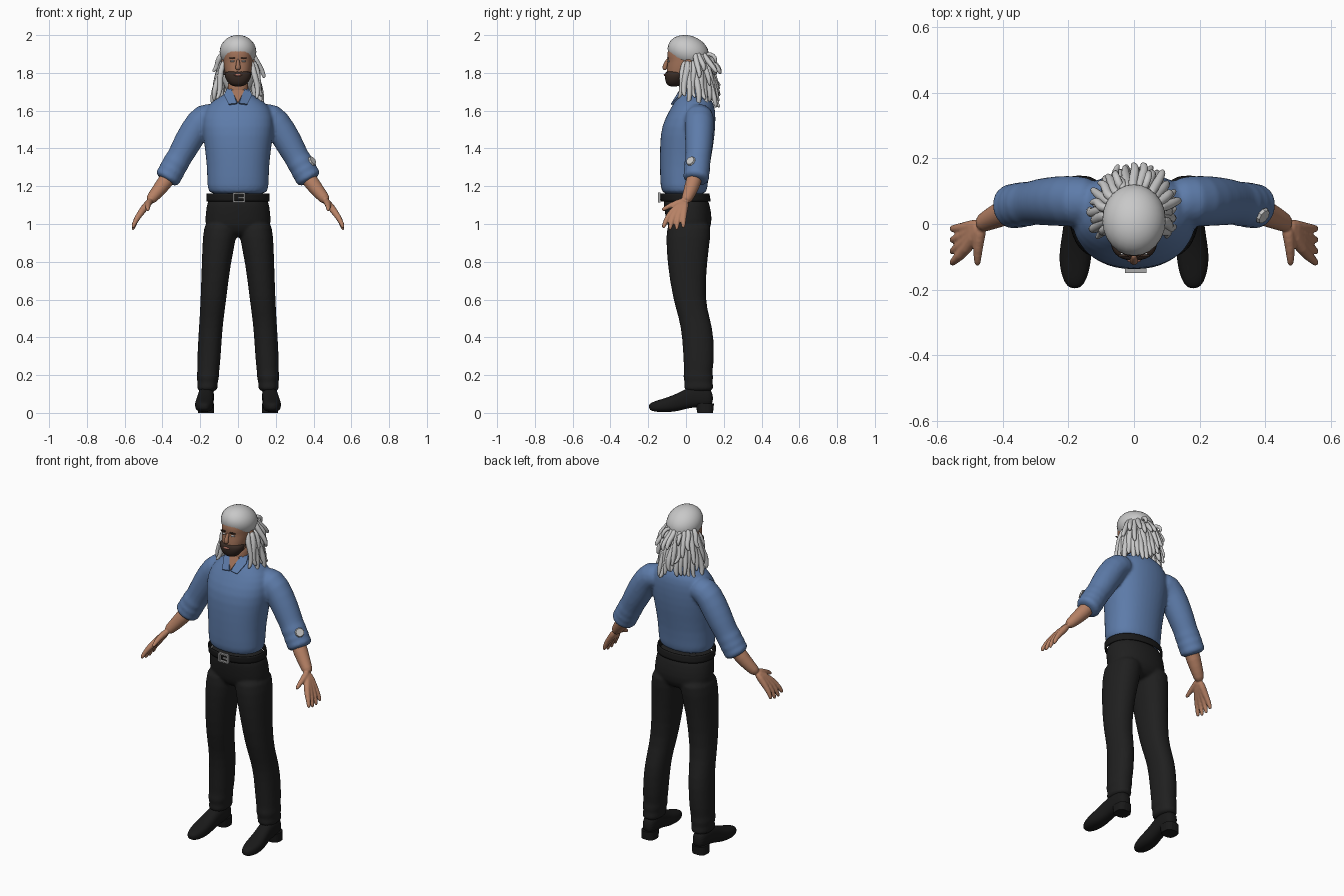
import bpy, bmesh, math, random
from mathutils import Vector, Matrix, Euler

random.seed(4)
start_cube = bpy.data.objects.get("Cube")
if start_cube:
    bpy.data.objects.remove(start_cube)


def material(name, *rgb):
    mat = bpy.data.materials.new(name)
    mat.use_nodes = True
    mat.diffuse_color = (*rgb, 1)
    shader = mat.node_tree.nodes["Principled BSDF"]
    shader.inputs["Base Color"].default_value = (*rgb, 1)
    shader.inputs["Roughness"].default_value = 0.8
    return mat


BLUE = material("shirt blue", 0.11, 0.2, 0.4)
BLACK = material("trouser black", 0.014, 0.014, 0.014)
LEATHER = material("boot leather", 0.01, 0.01, 0.01)
GREY = material("hair grey", 0.58, 0.58, 0.58)
FACE = material("face skin", 0.36, 0.17, 0.1)
SKIN = material("hand skin", 0.47, 0.22, 0.13)
BEARD = material("beard brown", 0.04, 0.024, 0.018)
METAL = material("buckle metal", 0.4, 0.4, 0.4)
LIP = material("lip pink", 0.4, 0.16, 0.12)


def skin_rings(bm, rings, capped=True):
    """Bridge a list of vertex rings with quads."""
    n = len(rings[0])
    for a, b in zip(rings, rings[1:]):
        for i in range(n):
            j = (i + 1) % n
            bm.faces.new((a[i], a[j], b[j], b[i]))
    if capped:
        bm.faces.new(rings[0])
        bm.faces.new(rings[-1])


def loft(bm, rows, axis="z", power=0.9, n=20, capped=True):
    """Rows hold: station on axis, centre x, half width, low and high of the other axis."""
    rings = []
    for t, cx, half, low, high in rows:
        ring = []
        for i in range(n):
            a = math.tau * i / n
            c, s = (math.copysign(abs(f) ** power, f) for f in (math.cos(a), math.sin(a)))
            x, w = cx + half * c, (low + high) / 2 + (high - low) / 2 * s
            ring.append(bm.verts.new((x, w, t) if axis == "z" else (x, t, w)))
        rings.append(ring)
    skin_rings(bm, rings, capped)


def tube(bm, points, n=12):
    """Points hold x, y, z and radius."""
    spots = [Vector(p[:3]) for p in points]
    rings = []
    for k, (spot, p) in enumerate(zip(spots, points)):
        way = spots[min(k + 1, len(spots) - 1)] - spots[max(k - 1, 0)]
        side = way.cross(Vector((0.1, 1, 0.05))).normalized()
        up = side.cross(way).normalized()
        angles = [math.tau * i / n for i in range(n)]
        rings.append([bm.verts.new(spot + p[3] * (side * math.cos(a) + up * math.sin(a))) for a in angles])
    skin_rings(bm, rings)


def ball(bm, centre, size, tilt=0):
    m = Matrix.LocRotScale(Vector(centre), Euler((math.radians(tilt), 0, 0)), Vector(size))
    bmesh.ops.create_uvsphere(bm, u_segments=24, v_segments=16, radius=1, matrix=m)


def box(bm, centre, size):
    bmesh.ops.create_cube(bm, size=1, matrix=Matrix.LocRotScale(Vector(centre), None, Vector(size)))


def finish(bm, name, mat, mirror=False, subdiv=0, voxel=0, relax=3, thick=0, smooth=True):
    bmesh.ops.recalc_face_normals(bm, faces=bm.faces)
    mesh = bpy.data.meshes.new(name)
    bm.to_mesh(mesh)
    bm.free()
    mesh.materials.append(mat)
    obj = bpy.data.objects.new(name, mesh)
    bpy.context.collection.objects.link(obj)
    for poly in mesh.polygons:
        poly.use_smooth = smooth
    if subdiv:
        obj.modifiers.new("Rounding", "SUBSURF").levels = subdiv
        obj.modifiers["Rounding"].render_levels = subdiv
    if mirror:
        obj.modifiers.new("Mirror", "MIRROR").use_mirror_merge = False
    if thick:
        obj.modifiers.new("Thickness", "SOLIDIFY").thickness = thick
    if voxel:
        fuse = obj.modifiers.new("Fuse", "REMESH")
        fuse.mode, fuse.voxel_size, fuse.use_smooth_shade = "VOXEL", voxel, True
        soften = obj.modifiers.new("Soften", "SMOOTH")
        soften.factor, soften.iterations = 0.5, relax
    return obj


# Shirt: torso and rolled sleeves fused together
bm = bmesh.new()
loft(bm, [(1.15, 0, .155, -.125, .11), (1.19, 0, .165, -.137, .115), (1.3, 0, .165, -.14, .125),
          (1.42, 0, .18, -.14, .148), (1.52, 0, .195, -.132, .158), (1.6, 0, .185, -.09, .158),
          (1.65, 0, .14, -.06, .145), (1.685, 0, .075, -.04, .11), (1.7, 0, .06, -.035, .09)])
tube(bm, [(.1, .07, 1.57, .07), (.18, .07, 1.575, .08), (.235, .07, 1.49, .078), (.285, .068, 1.4, .073),
          (.318, .063, 1.34, .066), (.328, .06, 1.325, .073), (.342, .06, 1.3, .066),
          (.35, .057, 1.285, .074), (.36, .056, 1.265, .066), (.367, .055, 1.255, .073),
          (.385, .05, 1.225, .068)], 16)
finish(bm, "shirt", BLUE, mirror=True, subdiv=1, voxel=.009)

# Collar band and flaps
bm = bmesh.new()
loft(bm, [(1.66, 0, .075, -.045, .11), (1.715, 0, .06, -.03, .085)], capped=False)
finish(bm, "collar_band", BLUE, subdiv=1, thick=.006)
bm = bmesh.new()
flap = [(.006, -.078, 1.64), (.05, -.08, 1.635), (.075, -.03, 1.685), (.058, .02, 1.718), (.033, -.03, 1.715)]
bm.faces.new([bm.verts.new(p) for p in flap])
finish(bm, "collar_flaps", BLUE, mirror=True, thick=.008, smooth=False)
bm = bmesh.new()
bm.faces.new([bm.verts.new(p) for p in [(0, -.076, 1.64), (.034, -.035, 1.71), (-.034, -.035, 1.71)]])
finish(bm, "open_neck", FACE, thick=.006, smooth=False)

# Pale patch on the left sleeve
bm = bmesh.new()
facing = Vector((.72, -.5, .48)).normalized()
spot = Matrix.Translation(Vector((.343, .06, 1.3)) + facing * .072)
bmesh.ops.create_cone(bm, cap_ends=True, segments=9, radius1=.027, radius2=.023, depth=.009,
                      matrix=spot @ facing.to_track_quat("Z", "Y").to_matrix().to_4x4())
finish(bm, "sleeve_patch", GREY, smooth=False)

# Forearms and hands
bm = bmesh.new()
tube(bm, [(.35, .055, 1.275, .045), (.395, .035, 1.21, .043), (.44, .015, 1.155, .034), (.475, -.005, 1.115, .028)])
for i in range(4):
    reach = .012 if i in (1, 2) else 0
    tube(bm, [(.465, 0, 1.125, .024), (.515, -.012 - .024 * i, 1.06, .02),
              (.548, -.014 - .032 * i, 1.01, .014), (.558, -.015 - .036 * i, .975 - reach, .011)], 8)
tube(bm, [(.465, 0, 1.125, .022), (.475, -.05, 1.11, .02), (.478, -.1, 1.09, .014), (.478, -.13, 1.07, .01)], 8)
finish(bm, "arms_and_hands", SKIN, mirror=True, subdiv=1, voxel=.005, relax=2)

# Trousers: hips and legs fused together
bm = bmesh.new()
loft(bm, [(1.16, 0, .155, -.125, .11), (1.1, 0, .168, -.12, .128), (1.02, 0, .178, -.107, .142),
          (.96, 0, .17, -.09, .125), (.93, 0, .1, -.05, .08)])
loft(bm, [(1.03, .09, .085, -.1, .138), (.94, .096, .092, -.107, .132), (.8, .115, .077, -.102, .112),
          (.6, .13, .069, -.07, .1), (.5, .14, .064, -.037, .128), (.4, .148, .063, -.02, .15),
          (.25, .156, .062, -.013, .148), (.215, .158, .057, -.01, .138), (.19, .16, .062, -.018, .148),
          (.16, .161, .052, -.005, .138), (.14, .162, .057, -.012, .148), (.11, .163, .052, -.01, .145)])
finish(bm, "trousers", BLACK, mirror=True, subdiv=1, voxel=.009)

# Belt with buckle
bm = bmesh.new()
loft(bm, [(1.12, 0, .169, -.135, .132), (1.142, 0, .17, -.139, .13), (1.162, 0, .168, -.14, .125)], capped=False)
finish(bm, "belt", LEATHER, subdiv=1, thick=.006)
bm = bmesh.new()
for side in (-1, 1):
    box(bm, (.005 + side * .028, -.142, 1.14), (.009, .014, .05))
    box(bm, (.005, -.142, 1.14 + side * .022), (.06, .014, .008))
box(bm, (.015, -.144, 1.14), (.03, .01, .008))
finish(bm, "belt_buckle", METAL, smooth=False)

# Boots with separate heels
bm = bmesh.new()
loft(bm, [(-.197, .181, .015, .02, .045), (-.175, .181, .036, .006, .06), (-.11, .18, .052, .002, .078),
          (-.04, .176, .045, .008, .105), (.02, .17, .042, .028, .14), (.09, .167, .042, .03, .14),
          (.145, .166, .033, .035, .12)], axis="y", power=.8)
loft(bm, [(.07, .168, .042, .0, .135), (.17, .165, .042, .0, .13)])
finish(bm, "boots", LEATHER, mirror=True, subdiv=2)
bm = bmesh.new()
loft(bm, [(0, .17, .043, .06, .143), (.05, .168, .042, .05, .148)], power=.7)
finish(bm, "boot_heels", LEATHER, mirror=True, smooth=False)

# Head, neck, nose and ears
bm = bmesh.new()
loft(bm, [(1.735, 0, .03, -.085, -.02), (1.75, 0, .052, -.1, .03), (1.79, 0, .068, -.105, .07),
          (1.84, 0, .077, -.101, .088), (1.865, 0, .078, -.095, .095), (1.89, 0, .079, -.102, .098),
          (1.93, 0, .077, -.096, .09), (1.97, 0, .052, -.06, .06)])
loft(bm, [(1.6, 0, .06, -.03, .09), (1.7, 0, .056, -.035, .078), (1.78, 0, .056, -.04, .075)])
tube(bm, [(0, -.095, 1.875, .008), (0, -.107, 1.85, .011), (0, -.115, 1.827, .016), (0, -.106, 1.815, .012)], 8)
for side in (-1, 1):
    ball(bm, (side * .08, .015, 1.845), (.01, .02, .032), 12)
finish(bm, "head", FACE, subdiv=1)

# Eyes and eyebrows
bm = bmesh.new()
ball(bm, (.03, -.092, 1.862), (.012, .008, .005))
finish(bm, "eyes", GREY, mirror=True)
bm = bmesh.new()
box(bm, (.031, -.097, 1.88), (.032, .008, .005))
finish(bm, "eyebrows", BEARD, mirror=True)

# Beard with sideburns, and mouth
bm = bmesh.new()
loft(bm, [(1.727, 0, .02, -.085, -.045), (1.74, 0, .05, -.106, -.015), (1.775, 0, .071, -.114, 0),
          (1.798, 0, .073, -.112, .005), (1.812, 0, .06, -.104, 0)])
for side in (-1, 1):
    tube(bm, [(side * .066, -.02, 1.785, .018), (side * .07, -.01, 1.82, .014), (side * .074, 0, 1.86, .009)], 8)
finish(bm, "beard", BEARD, subdiv=1)
bm = bmesh.new()
ball(bm, (0, -.111, 1.789), (.021, .007, .006))
finish(bm, "mouth", LIP)

# Swept-back hair over the skull and behind the neck
bm = bmesh.new()
ball(bm, (0, .012, 1.912), (.097, .112, .085), -20)
ball(bm, (0, .072, 1.8), (.085, .05, .13), 8)
finish(bm, "hair_cap", GREY)

# Long hanging locks round the sides and back, with a shorter layer on top
bm = bmesh.new()


def lock(angle, root_z, drop, flare, thick):
    c, s = math.cos(angle), math.sin(angle)
    stations = [(0, .078, .9), (.3, .1, 1.1), (.65, .11 + flare / 2, 1), (.9, .112 + flare, .8), (1, .118 + flare, .4)]
    wave = random.uniform(-.012, .012)
    points = []
    for k, (t, reach, width) in enumerate(stations):
        sway = wave * math.sin(k * 2)
        points.append((reach * c + sway, .03 + reach * s * (.9 + .25 * t) + sway, root_z - drop * t, thick * width))
    tube(bm, points, 8)


for i in range(23):
    angle = math.radians(-28 + 236 * i / 22)
    lock(angle, 1.87, random.uniform(.19, .26), random.uniform(0, .022), random.uniform(.014, .019))
for i in range(13):
    angle = math.radians(15 + 150 * i / 12)
    lock(angle, 1.91, random.uniform(.1, .2), random.uniform(.01, .03), .015)
for x, z in ((-.05, 1.88), (.04, 1.9), (0, 1.86)):
    tube(bm, [(x * .6, .09, z - .01, .016), (x, .13, z + .005, .015), (x * 1.2, .16, z - .02, .012),
              (x * 1.1, .155, z - .05, .006)], 8)
finish(bm, "hair_locks", GREY, subdiv=1)
